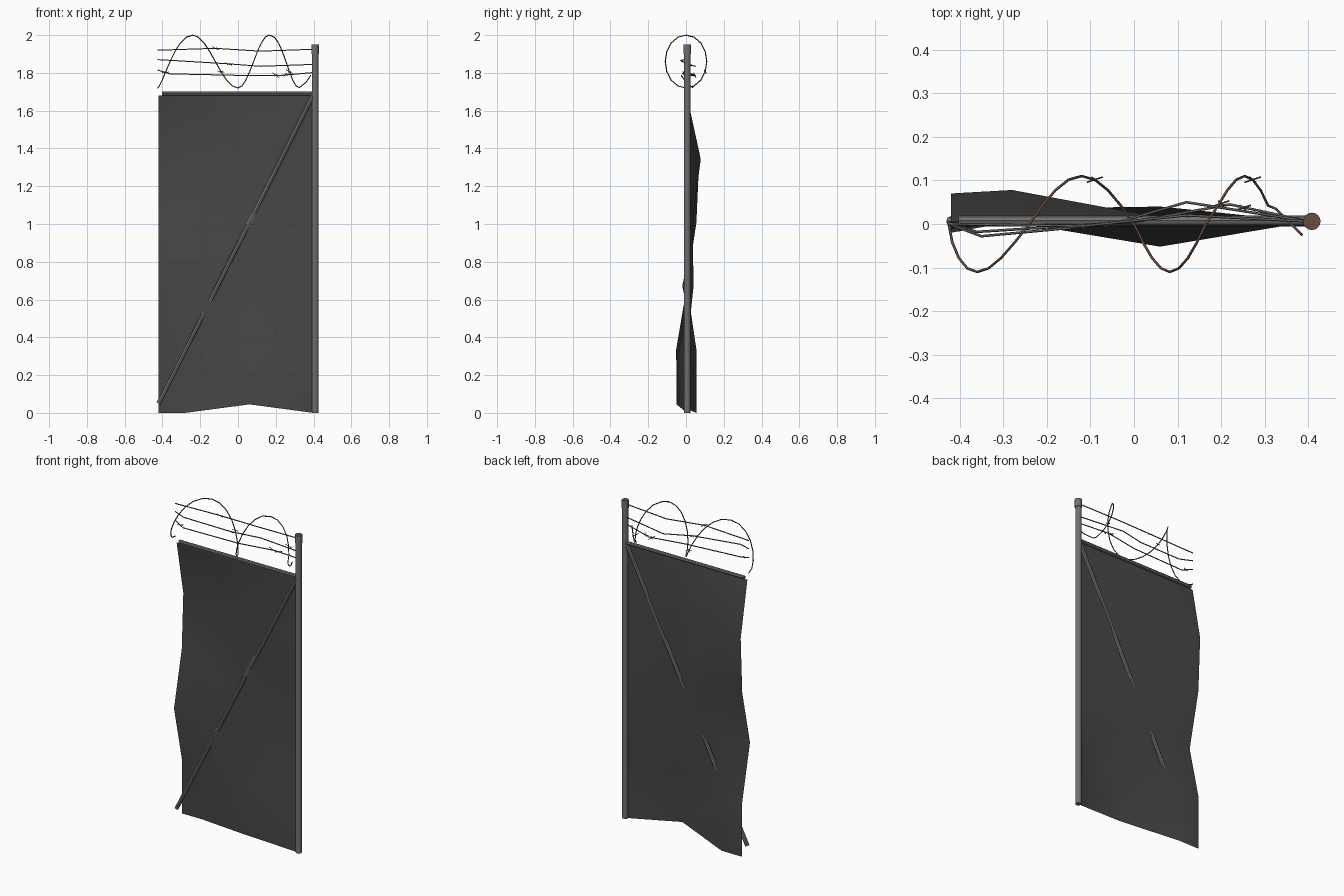
import bpy, bmesh, math, random
from mathutils import Vector

random.seed(4)
if "Cube" in bpy.data.objects:
    bpy.data.objects.remove(bpy.data.objects["Cube"])


def material(name, rgb):
    m = bpy.data.materials.new(name)
    m.use_nodes = True
    m.diffuse_color = (*rgb, 1)
    m.node_tree.nodes["Principled BSDF"].inputs["Base Color"].default_value = (*rgb, 1)
    return m


STEEL = material("galvanised steel", (0.17, 0.17, 0.17))
MESH = material("dark mesh", (0.062, 0.062, 0.062))
WIRE = material("grey wire", (0.13, 0.125, 0.12))
RUST = material("rust", (0.14, 0.072, 0.05))


def finish(name, bm, mat, smooth=False):
    me = bpy.data.meshes.new(name)
    bm.to_mesh(me)
    bm.free()
    ob = bpy.data.objects.new(name, me)
    bpy.context.collection.objects.link(ob)
    me.materials.append(mat)
    if smooth:
        bpy.ops.object.select_all(action='DESELECT')
        ob.select_set(True)
        bpy.context.view_layer.objects.active = ob
        bpy.ops.object.shade_smooth_by_angle(angle=math.radians(50))
    return ob


def rod(bm, a, b, r, sides):
    """Closed cylinder between two points."""
    a, b = Vector(a), Vector(b)
    d = b - a
    mat = d.to_track_quat('Z', 'Y').to_matrix().to_4x4()
    mat.translation = (a + b) / 2
    bmesh.ops.create_cone(bm, cap_ends=True, segments=sides, radius1=r,
                          radius2=r, depth=d.length, matrix=mat)


def bar(name, a, b, r, sides):
    bm = bmesh.new()
    rod(bm, a, b, r, sides)
    return finish(name, bm, STEEL)


def wire(name, points, r, mat):
    """Thin tube swept through a list of points."""
    cu = bpy.data.curves.new(name, 'CURVE')
    cu.dimensions = '3D'
    cu.bevel_depth = r
    cu.bevel_resolution = 1
    cu.use_fill_caps = True
    sp = cu.splines.new('POLY')
    sp.points.add(len(points) - 1)
    for p, co in zip(sp.points, points):
        p.co = (*co, 1)
    cu.materials.append(mat)
    ob = bpy.data.objects.new(name, cu)
    bpy.context.collection.objects.link(ob)
    bpy.ops.object.select_all(action='DESELECT')
    ob.select_set(True)
    bpy.context.view_layer.objects.active = ob
    bpy.ops.object.convert(target='MESH')


# Frame: post with rusty-topped cap, top rail, diagonal brace
bar("post", (0.408, 0.006, 0), (0.408, 0.006, 1.91), 0.017, 12)
cap = bar("post_cap", (0.408, 0.006, 1.90), (0.408, 0.006, 1.95), 0.02, 16)
cap.data.materials.append(RUST)
for f in cap.data.polygons:
    f.material_index = int(f.normal.z > 0.9)
bar("top_rail", (-0.403, 0.008, 1.69), (0.4, 0.008, 1.69), 0.011, 8)
bar("diagonal_brace", (-0.420, 0.006, 0.05), (0.397, 0.006, 1.68), 0.012, 8)

# Buckled mesh panel: depth of each row at four columns
columns = (-0.42, -0.28, 0.06, 0.4)
depths = ((0.005, 0.005, 0.005, 0.005),
          (0.070, 0.078, 0.015, 0.005),
          (0.055, 0.035, -0.003, 0.005),
          (-0.020, 0.005, 0.040, 0.005),
          (0.055, 0.055, -0.052, 0.005),
          (0.055, 0.055, -0.050, 0.005))
bm = bmesh.new()
grid = []
for i, row in enumerate(depths):
    z = 1.68 * (1 - i / 5)
    grid.append([bm.verts.new((x, y, 0.045 if i == 5 and j == 2 else z))
                 for j, (x, y) in enumerate(zip(columns, row))])
for up, low in zip(grid, grid[1:]):
    for j in range(3):
        bm.faces.new((up[j], low[j], low[j + 1], up[j + 1]))
finish("mesh_panel", bm, MESH, smooth=True)

# Straight strands
strands = {
    "upper_strand": [(-0.425, 0, 1.92), (-0.12, -0.005, 1.93), (0.12, 0.02, 1.915), (0.4, 0.006, 1.925)],
    "middle_strand": [(-0.425, 0, 1.87), (-0.35, -0.028, 1.866), (-0.05, 0, 1.848),
                      (0.12, 0.05, 1.835), (0.4, 0.006, 1.845)],
    "lower_strand": [(-0.425, 0, 1.815), (-0.36, -0.018, 1.795), (0, 0.005, 1.787),
                     (0.22, 0.045, 1.786), (0.4, 0.006, 1.802)],
}
for name, pts in strands.items():
    wire(name, pts, 0.003, WIRE)

# Coiled strand: half a revolution between neighbouring turns, with uneven pitch
turns = (-0.425, -0.24, 0.0, 0.165, 0.325)
pitch = (1.5, 1, 1, 0.85)
coil = []
for k, (x0, x1, p) in enumerate(zip(turns, turns[1:], pitch)):
    for s in range(8):
        t = math.pi * (k + s / 8)
        coil.append((x0 + (x1 - x0) * (s / 8) ** p, -0.11 * math.sin(t), 1.86 - 0.14 * math.cos(t)))
coil += [(0.325, 0.035, 1.722), (0.36, 0, 1.75), (0.385, -0.025, 1.787)]
wire("coiled_strand", coil, 0.003, RUST)

# Barbs: a long spike crossed by a short one
spots = [(-0.12, -0.006, 1.93), (-0.05, 0, 1.847), (0.2, 0.047, 1.788),
         (0.25, 0.037, 1.79), (-0.385, -0.01, 1.803), coil[13], coil[29]]
bm = bmesh.new()
for c in spots:
    c = Vector(c)
    long_spike = Vector((0.018, 0.006, random.uniform(-0.014, 0.006)))
    short_spike = Vector((0.007, -0.006, random.uniform(0.002, 0.01)))
    for d in (long_spike, short_spike):
        rod(bm, c - d, c + d, 0.002, 5)
finish("barbs", bm, RUST)
